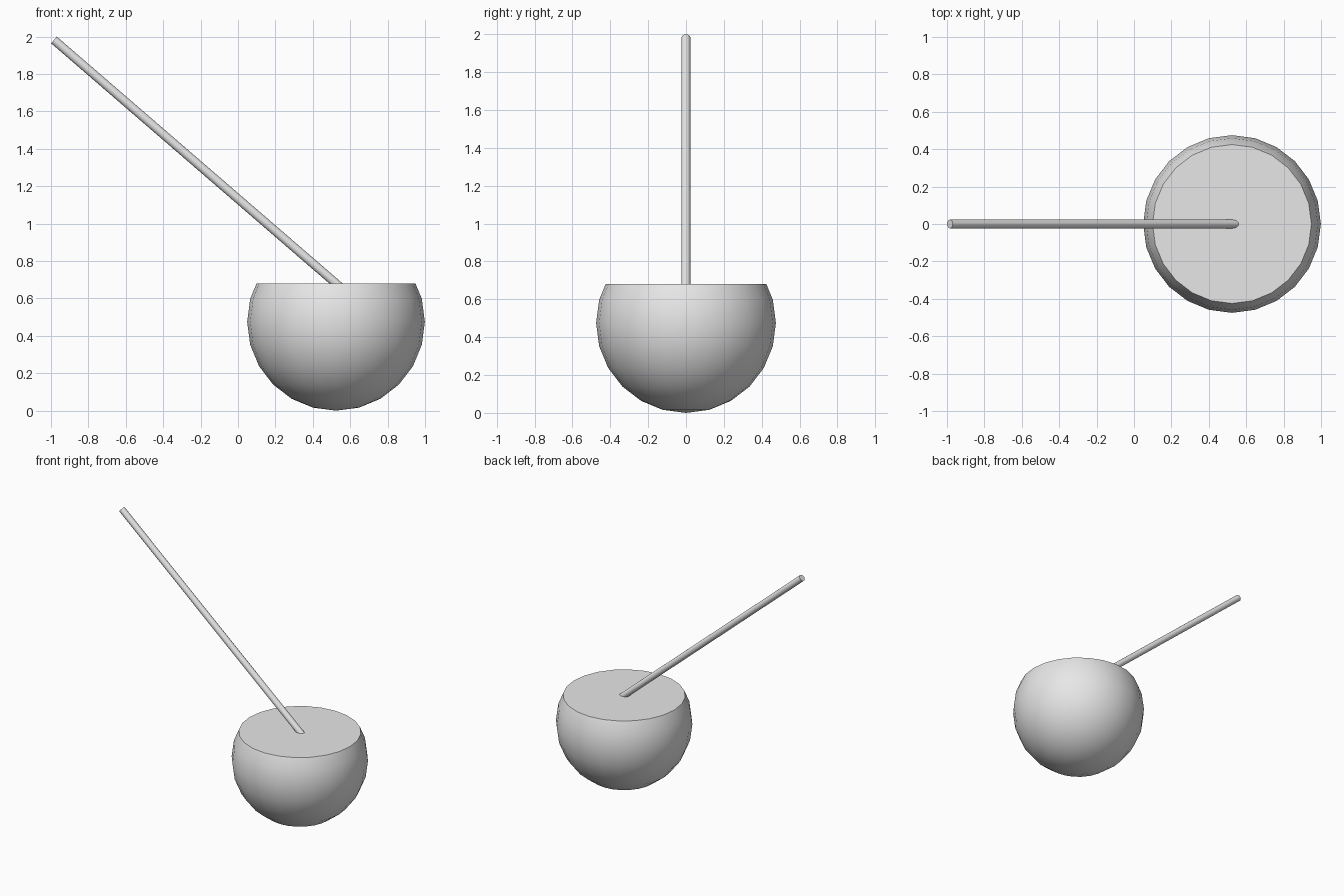
import bpy
import bmesh
import math
from mathutils import Vector

if "Cube" in bpy.data.objects:
    bpy.data.objects.remove(bpy.data.objects["Cube"], do_unlink=True)

RADIUS = 0.475
CENTRE = Vector((0.524, 0, RADIUS))
RIM_HEIGHT = 0.68
STRAW_RADIUS = 0.0235

grey = bpy.data.materials.new("plain grey")
grey.use_nodes = True
grey.diffuse_color = (0.8, 0.8, 0.8, 1)
grey.node_tree.nodes["Principled BSDF"].inputs["Base Color"].default_value = (0.8, 0.8, 0.8, 1)


def finish(bm, name):
    bmesh.ops.recalc_face_normals(bm, faces=bm.faces)
    mesh = bpy.data.meshes.new(name)
    bm.to_mesh(mesh)
    bm.free()
    mesh.materials.append(grey)
    obj = bpy.data.objects.new(name, mesh)
    bpy.context.collection.objects.link(obj)
    bpy.ops.object.select_all(action="DESELECT")
    obj.select_set(True)
    bpy.context.view_layer.objects.active = obj
    bpy.ops.object.shade_smooth_by_angle(angle=math.radians(35))
    return obj


# Round shell, sliced flat across the top and capped
bm = bmesh.new()
bmesh.ops.create_uvsphere(bm, u_segments=24, v_segments=12, radius=RADIUS)
bmesh.ops.translate(bm, verts=bm.verts, vec=CENTRE)
cut = bmesh.ops.bisect_plane(
    bm, geom=bm.verts[:] + bm.edges[:] + bm.faces[:],
    plane_co=(0, 0, RIM_HEIGHT), plane_no=(0, 0, 1), clear_outer=True)
rim = [e for e in cut["geom_cut"] if isinstance(e, bmesh.types.BMEdge)]
bmesh.ops.contextual_create(bm, geom=rim)
finish(bm, "round_cup")

# Straight straw leaning out from the middle of the flat top
tip = Vector((-0.984, 0, 1.982))
entry = Vector((CENTRE.x, 0, RIM_HEIGHT))
axis = (entry - tip).normalized()
foot = entry + axis * 0.08
bm = bmesh.new()
bmesh.ops.create_cone(bm, cap_ends=True, segments=16, radius1=STRAW_RADIUS,
                      radius2=STRAW_RADIUS, depth=(foot - tip).length)
straw = finish(bm, "straw")
straw.rotation_euler = axis.to_track_quat("Z", "Y").to_euler()
straw.location = (tip + foot) / 2
